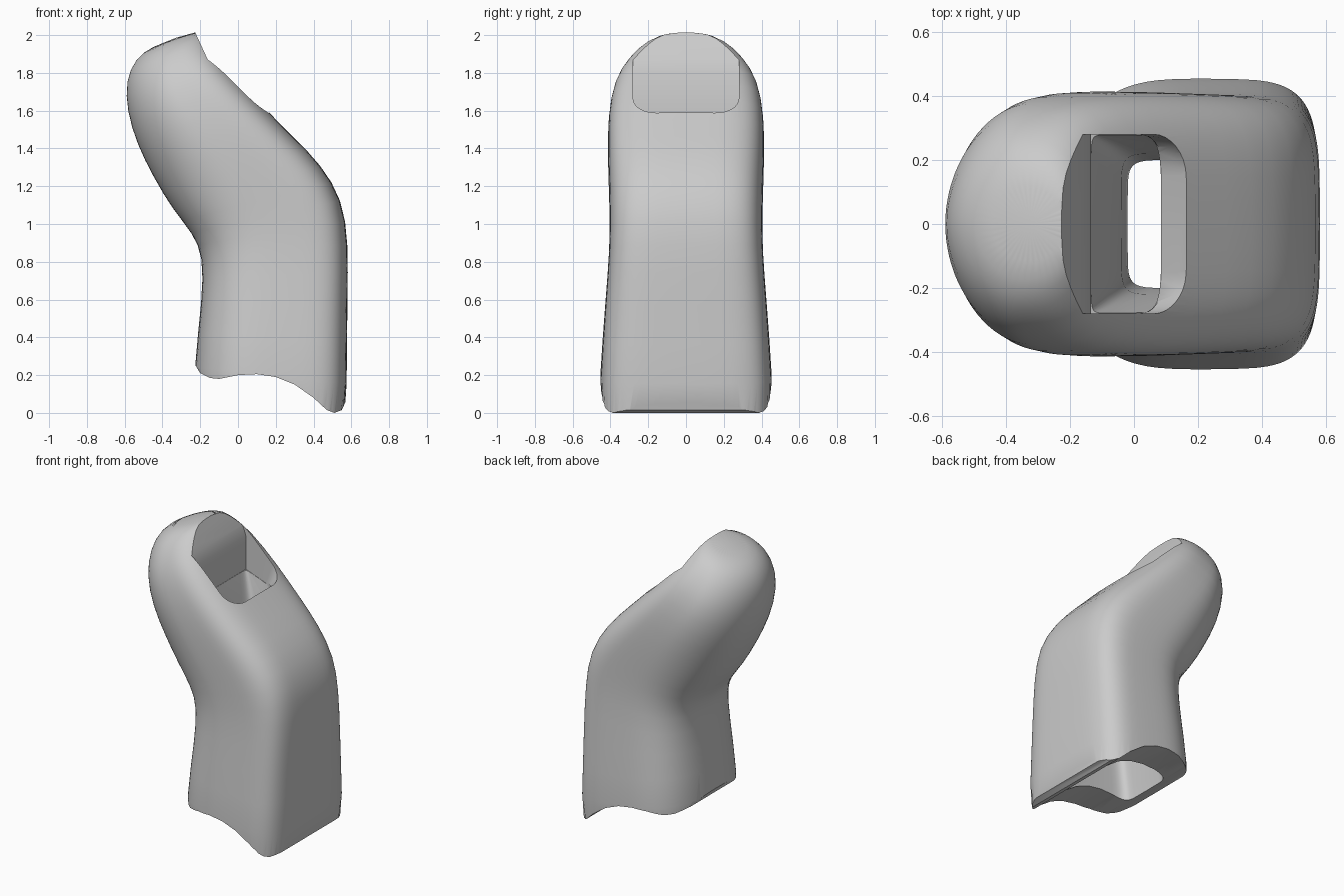
import bpy, bmesh, math
from mathutils import Vector

cube = bpy.data.objects.get("Cube")
if cube:
    bpy.data.objects.remove(cube)

grey = bpy.data.materials.new("plain grey")
grey.use_nodes = True
colour = (0.6, 0.6, 0.6, 1)
grey.diffuse_color = colour
grey.node_tree.nodes["Principled BSDF"].inputs["Base Color"].default_value = colour


def bridge_rings(name, rings):
    """Skin a list of equal closed rings and cap both ends."""
    bm = bmesh.new()
    rows = [[bm.verts.new(p) for p in ring] for ring in rings]
    n = len(rows[0])
    for a, b in zip(rows, rows[1:]):
        for i in range(n):
            j = (i + 1) % n
            bm.faces.new((a[i], a[j], b[j], b[i]))
    bm.faces.new(rows[0])
    bm.faces.new(rows[-1])
    bmesh.ops.recalc_face_normals(bm, faces=bm.faces)
    mesh = bpy.data.meshes.new(name)
    bm.to_mesh(mesh)
    bm.free()
    obj = bpy.data.objects.new(name, mesh)
    bpy.context.collection.objects.link(obj)
    mesh.materials.append(grey)
    return obj


def section(left, right, half, n_left, n_right, count=40):
    """Superellipse between two side-view points, its roundness differing per side."""
    l, r = Vector((left[0], 0, left[1])), Vector((right[0], 0, right[1]))
    mid, arm = (l + r) / 2, (r - l) / 2
    ring = []
    for i in range(count):
        c, s = (f(math.tau * i / count) for f in (math.cos, math.sin))
        e = 2 / (n_right if c > 0 else n_left)
        p = mid + arm * math.copysign(abs(c) ** e, c)
        p.y = half * math.copysign(abs(s) ** e, s)
        ring.append(p)
    return ring


def apply_modifier(obj, kind, **settings):
    mod = obj.modifiers.new(kind.lower(), kind)
    for key, value in settings.items():
        setattr(mod, key, value)
    bpy.ops.object.select_all(action='DESELECT')
    bpy.context.view_layer.objects.active = obj
    obj.select_set(True)
    bpy.ops.object.modifier_apply(modifier=mod.name)


# Bent fingertip body: palm-side point, back-side point, half width, roundness
body = bridge_rings("fingertip_body", [section(*s) for s in (
    ((-.24, -.15), (.575, -.15), .47, 2.7, 4.8),
    ((-.235, .25), (.575, .12), .458, 2.7, 4.8),
    ((-.19, .6), (.58, .6), .427, 2.7, 4.6),
    ((-.185, .83), (.585, .9), .405, 2.6, 4.4),
    ((-.24, .95), (.555, 1.13), .405, 2.5, 4.2),
    ((-.35, 1.08), (.44, 1.315), .41, 2.3, 4),
    ((-.45, 1.25), (.3, 1.455), .415, 2.2, 4),
    ((-.535, 1.42), (.1, 1.655), .415, 2.1, 4),
    ((-.59, 1.6), (-.07, 1.835), .385, 1.95, 3.6),
    ((-.595, 1.76), (-.13, 1.935), .31, 1.9, 2.8),
    ((-.545, 1.875), (-.17, 2.005), .23, 1.9, 2.2),
    ((-.45, 1.945), (-.2, 2.03), .12, 2, 2),
)])
apply_modifier(body, 'SUBSURF', levels=1)

# Wavy cut along the base
wave = [(-.5, .4), (-.25, .34), (-.23, .26), (-.2, .21), (-.15, .185), (-.1, .18),
        (0, .2), (.1, .205), (.2, .19), (.3, .15), (.4, .08), (.47, .015),
        (.51, 0), (.55, .015), (.57, .06), (.6, .15), (.8, .3), (.8, -.4), (-.5, -.4)]
base_cutter = bridge_rings("base_cutter",
                           [[(x, y, z) for x, z in wave] for y in (-.7, .7)])

# Bent hollow from the base to the nail
hollow = bridge_rings("hollow_cutter", [section(*s) for s in (
    ((-.14, -.2), (.44, -.2), .21, 7, 6),
    ((-.1, .25), (.43, .25), .205, 7, 6),
    ((-.02, .85), (.42, .95), .2, 8, 6),
    ((-.04, 1.15), (.35, 1.2), .22, 8, 6),
    ((-.085, 1.38), (.22, 1.36), .25, 9, 6),
    ((-.134, 1.57), (.085, 1.49), .278, 14, 5),
    ((-.134, 1.6), (.09, 1.51), .278, 14, 5),
)])

# Nail slot: square at the tip end, rounded at the other
outline = [(0, -.28)]
outline += [(.68 + .32 * math.sin(a), -.15 - .13 * math.cos(a))
            for a in (math.pi / 2 * i / 8 for i in range(9))]
outline += [(s, -y) for s, y in reversed(outline)]


def slot_ring(tip, end):
    return [(tip[0] + s * (end[0] - tip[0]), y, tip[1] + s * (end[1] - tip[1]))
            for s, y in outline]


slot = bridge_rings("nail_slot_cutter", [
    slot_ring((-.135, 1.57), (.085, 1.49)),
    slot_ring((-.135, 1.8), (.14, 1.56)),
    slot_ring((-.16, 1.87), (.18, 1.61)),
    slot_ring((-.28, 2.13), (.38, 1.85)),
])

for cutter in (base_cutter, hollow, slot):
    apply_modifier(body, 'BOOLEAN', object=cutter, operation='DIFFERENCE', solver='EXACT')
    bpy.data.objects.remove(cutter)

bpy.ops.object.shade_smooth_by_angle(angle=math.radians(35))
